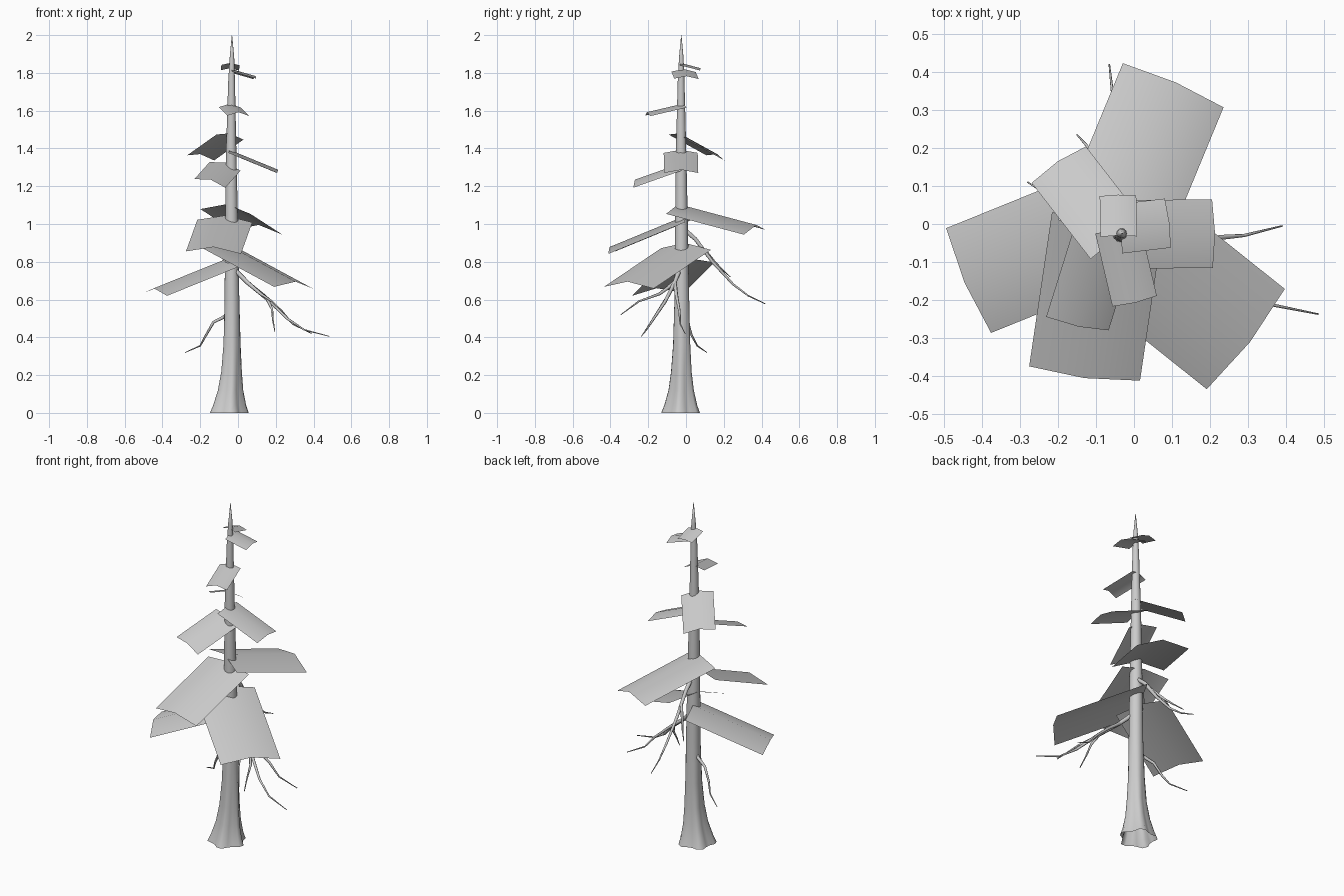
import bpy, bmesh, math
from mathutils import Vector

if "Cube" in bpy.data.objects:
    bpy.data.objects.remove(bpy.data.objects["Cube"])

GREY = 0.6
mat = bpy.data.materials.new("plain_grey")
mat.use_nodes = True
mat.diffuse_color = (GREY, GREY, GREY, 1)
mat.node_tree.nodes["Principled BSDF"].inputs["Base Color"].default_value = (GREY, GREY, GREY, 1)


def finish(name, bm):
    for face in bm.faces:
        face.smooth = True
    mesh = bpy.data.meshes.new(name)
    bm.to_mesh(mesh)
    bm.free()
    mesh.materials.append(mat)
    obj = bpy.data.objects.new(name, mesh)
    bpy.context.collection.objects.link(obj)
    return obj


def bridge(bm, low, high):
    n = len(low)
    for i in range(n):
        j = (i + 1) % n
        bm.faces.new((low[i], low[j], high[j], high[i]))


# Trunk: lofted rings (x, y, z, radius, lobe depth) with a root flare
def trunk(rings, sides=20, lobes=5):
    bm = bmesh.new()
    previous = None
    for x, y, z, radius, lobe in rings:
        ring = []
        for i in range(sides):
            a = math.tau * i / sides
            r = radius * (1 + lobe * math.cos(lobes * a + 0.6))
            ring.append(bm.verts.new((x + r * math.cos(a), y + r * math.sin(a), z)))
        if previous:
            bridge(bm, previous, ring)
        previous = ring
    bm.faces.new(previous)
    return finish("trunk", bm)


trunk([
    (-.05, -.028, 0, .095, .15), (-.048, -.027, .04, .081, .15),
    (-.042, -.025, .12, .063, .13), (-.036, -.024, .22, .052, .1),
    (-.033, -.022, .36, .045, .05), (-.032, -.022, .6, .039, 0),
    (-.034, -.024, 1.0, .034, 0), (-.036, -.026, 1.4, .027, 0),
    (-.034, -.026, 1.75, .018, 0), (-.032, -.025, 1.88, .012, 0),
    (-.032, -.025, 2.0, .001, 0),
])


# Bare branches: tapered tubes along a short path
def branch(name, points, start=.014, end=.002, sides=6):
    bm = bmesh.new()
    pts = [Vector(p) for p in points]
    previous = None
    for k, p in enumerate(pts):
        axis = (pts[min(k + 1, len(pts) - 1)] - pts[max(k - 1, 0)]).normalized()
        u = axis.cross(Vector((0, 0, 1))).normalized()
        v = u.cross(axis)
        r = start + (end - start) * k / (len(pts) - 1)
        ring = []
        for i in range(sides):
            a = math.tau * i / sides
            ring.append(bm.verts.new(p + r * (u * math.cos(a) - v * math.sin(a))))
        if previous:
            bridge(bm, previous, ring)
        previous = ring
    bm.faces.new(previous)
    bmesh.ops.recalc_face_normals(bm, faces=bm.faces)
    return finish(name, bm)


branch("front_left_branch", [(-.03, -.03, .77), (.05, -.06, .69), (.17, -.11, .59),
                             (.26, -.17, .5), (.35, -.21, .44), (.485, -.237, .405)])
branch("front_left_twig", [(.15, -.1, .61), (.18, -.14, .55), (.185, -.18, .49), (.195, -.22, .43)], .009)
branch("front_branch", [(.05, -.06, .69), (.12, -.14, .63), (.18, -.25, .59), (.25, -.345, .52)], .011)
branch("left_branch", [(.05, -.06, .69), (.14, -.05, .62), (.23, -.035, .54),
                       (.29, -.03, .47), (.39, -.005, .42)], .011)
branch("back_branch", [(-.03, -.02, .98), (-.035, .05, .92), (-.04, .14, .8),
                       (-.045, .25, .68), (-.055, .33, .62), (-.065, .42, .577)])
branch("back_twig", [(-.04, .1, .86), (-.08, .15, .8), (-.11, .19, .76), (-.15, .235, .72)], .009)
branch("right_branch", [(-.04, -.02, .56), (-.07, -.01, .51), (-.13, .01, .48),
                        (-.17, .03, .41), (-.2, .06, .355), (-.28, .11, .32)], .012)


# Foliage cards: sheets folded along a ridge from the trunk outward
def card(name, inner, outer, half_width, fold, roll):
    inner, outer = Vector(inner), Vector(outer)
    axis = (outer - inner).normalized()
    flat = axis.cross(Vector((0, 0, 1))).normalized()
    up = flat.cross(axis)
    side = flat * math.cos(roll) + up * math.sin(roll)
    normal = side.cross(axis)
    bm = bmesh.new()
    rows = []
    for p in (inner, outer):
        rows.append([bm.verts.new(p + side * half_width * s - normal * fold * abs(s))
                     for s in (-1, 0, 1)])
    for i in range(2):
        bm.faces.new((rows[0][i], rows[0][i + 1], rows[1][i + 1], rows[1][i]))
    return finish(name, bm)


cards = [
    ("low_right", (-.05, .005, .82), (-.445, -.155, .66), .15, .034, .06),
    ("low_front_left", (-.075, -.007, .9), (.305, -.31, .695), .167, .035, .03),
    ("front", (-.07, 0, 1.045), (-.13, -.405, .878), .147, .032, .05),
    ("back", (-.06, -.04, 1.105), (.11, .372, .995), .145, .04, -.09),
    ("mid_front", (-.065, -.015, 1.325), (-.145, -.27, 1.235), .087, .022, .28),
    ("mid_left", (-.045, -.028, 1.393), (.213, -.025, 1.287), .09, .018, 0),
    ("mid_back_right", (-.045, -.035, 1.48), (-.2, .165, 1.37), .087, .022, -.17),
    ("upper_front", (-.042, -.015, 1.637), (.003, -.207, 1.592), .06, .02, .02),
    ("top_left", (-.035, -.012, 1.82), (.093, .003, 1.783), .065, .015, .02),
    ("top_back", (-.04, -.03, 1.853), (-.042, .077, 1.825), .048, .012, -.02),
]
for name, inner, outer, half_width, fold, roll in cards:
    card(name + "_foliage", inner, outer, half_width, fold, roll)
